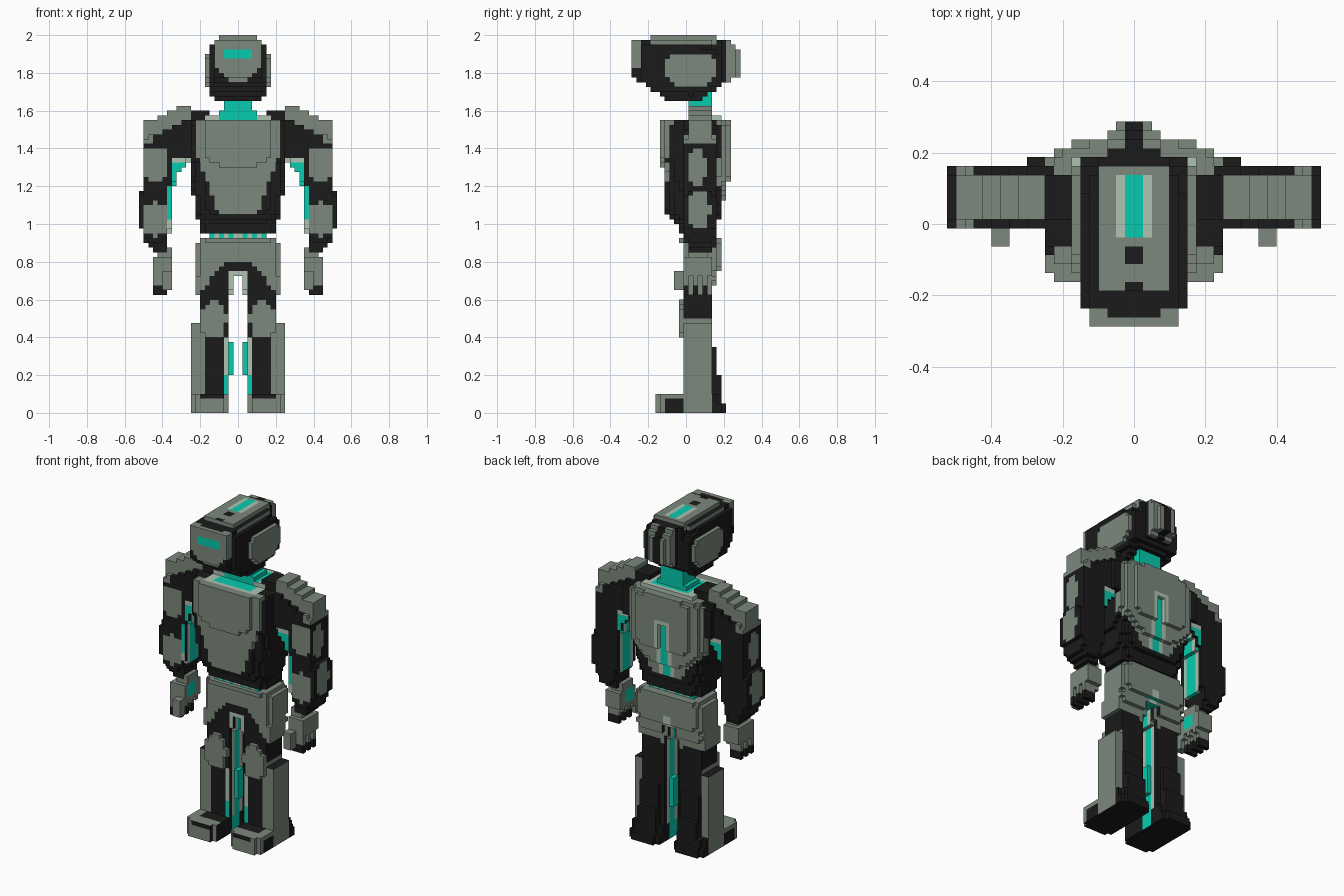
import bpy, bmesh
from mathutils import Vector

if "Cube" in bpy.data.objects:
    bpy.data.objects.remove(bpy.data.objects["Cube"])

S = 0.025  # size of one block
GREY, DARK, TEAL, LIGHT = range(4)
MATS = []
for mname, col in (("armour grey", (0.2, 0.25, 0.205)), ("joint black", (0.0105, 0.0105, 0.0105)),
                   ("glow teal", (0.002, 0.6, 0.42)), ("trim light grey", (0.43, 0.54, 0.45))):
    m = bpy.data.materials.new(mname)
    m.use_nodes = True
    m.diffuse_color = (*col, 1)
    m.node_tree.nodes["Principled BSDF"].inputs["Base Color"].default_value = (*col, 1)
    MATS.append(m)

taken = set()  # blocks already owned by another part


def section(keys, z):
    """Interpolate the cross-section (x0, x1, y0, y1) at height z."""
    for a, b in zip(keys, keys[1:]):
        if a[0] <= z <= b[0]:
            t = (z - a[0]) / max(b[0] - a[0], 1e-6)
            return [p + (q - p) * t for p, q in zip(a[1:], b[1:])]


def rectangles(cells):
    """Merge a set of 2D cells into rectangles."""
    while cells:
        u, v = min(cells)
        w = h = 1
        while (u, v + h) in cells:
            h += 1
        while all((u + w, v + k) in cells for k in range(h)):
            w += 1
        cells -= {(u + a, v + b) for a in range(w) for b in range(h)}
        yield u, v, w, h


def part(name, keys, rule, n=8, clip=None, side=1):
    """Block solid from stacked sections; rule(x, y, z, normal) gives the colour."""
    cells = {}
    for k in range(int(keys[0][0] / S) - 1, int(keys[-1][0] / S) + 2):
        z = (k + 0.5) * S
        sec = section(keys, z)
        if not sec:
            continue
        x0, x1, y0, y1 = sec
        for i in range(-24, 24):
            for j in range(-14, 15):
                x, y = (i + 0.5) * S, j * S
                u = abs(2 * x - x0 - x1) / (x1 - x0)
                v = abs(2 * y - y0 - y1) / (y1 - y0)
                key = (i if side > 0 else -1 - i, j, k)
                if u ** n + v ** n <= 1 and key not in taken and (not clip or clip(x, y, z)):
                    cells[i, j, k] = (x, y, z)
                    taken.add(key)
    layers = {}
    for c, (x, y, z) in cells.items():
        for ax in range(3):
            for d in (-1, 1):
                nb = list(c)
                nb[ax] += d
                if tuple(nb) not in cells:
                    nrm = [0, 0, 0]
                    nrm[ax] = d
                    mat = rule(abs(x), y, z, nrm) if callable(rule) else rule
                    layers.setdefault((ax, d, c[ax], mat), set()).add((c[(ax + 1) % 3], c[(ax + 2) % 3]))
    bm = bmesh.new()
    for (ax, d, lvl, mat), flat in layers.items():
        for u, v, w, h in rectangles(flat):
            ring = []
            for a, b in ((u, v), (u + w, v), (u + w, v + h), (u, v + h)):
                p = [0, 0, 0]
                p[ax], p[(ax + 1) % 3], p[(ax + 2) % 3] = lvl + (d > 0), a, b
                ring.append(bm.verts.new(Vector((side * p[0] * S, (p[1] - 0.5) * S, p[2] * S))))
            f = bm.faces.new(ring if d * side > 0 else ring[::-1])
            f.material_index = mat
    bmesh.ops.remove_doubles(bm, verts=bm.verts, dist=1e-4)
    me = bpy.data.meshes.new(name)
    bm.to_mesh(me)
    bm.free()
    for m in MATS:
        me.materials.append(m)
    bpy.context.collection.objects.link(bpy.data.objects.new(name, me))


def centred(keys):
    return [(z, -w, w, y0, y1) for z, w, y0, y1 in keys]


def pair(name, keys, rule, n=8, clip=None):
    for side, word in ((1, "left"), (-1, "right")):
        part(word + "_" + name, keys, rule, n, clip, side)


def box(x0, x1, y0, y1, z0, z1):
    return [(z0, x0, x1, y0, y1), (z1, x0, x1, y0, y1)]


def oval(a, b, ca, cb, ra, rb):
    return (abs(a - ca) / ra) ** 2.4 + (abs(b - cb) / rb) ** 2.4 <= 1


# ---- neck and collar
part("neck", centred([(1.55, .10, .0125, .1375), (1.6, .10, .0125, .1375), (1.605, .075, .0125, .1375),
                      (1.65, .075, .0125, .1375), (1.66, .075, .075, .1375), (1.75, .075, .075, .1375)]),
     TEAL, 20)
part("collar", centred([(1.55, .175, .0125, .1875), (1.575, .175, .0125, .1875)]),
     lambda x, y, z, n: TEAL if n[2] > 0 and x < .125 and y < .165 else LIGHT, 12)


# ---- head
def ear_shape(grow):
    return lambda x, y, z: oval(y, z, .025, 1.815, .14 + grow, .093 + grow)


def head_colour(x, y, z, n):
    if n[1] < 0 and y < -.26 and x < .075 and 1.875 < z < 1.925:
        return TEAL
    if z > 1.975:
        if -.04 < y < .14 and x < .05:
            return TEAL if x < .025 else LIGHT
        return DARK if n[2] > 0 and x < .025 and (-.115 < y < -.06 or y < -.16) else GREY
    if y < -.24 and z > 1.75 and x < .05 + (z - 1.76) * 1.0:
        return DARK if n[2] > 0 and x < .075 and y > -.27 else GREY
    if z > 1.95 and -.2 < y < .165:
        return DARK if n[2] > 0 else GREY
    if y > .21 and z > 1.76 and x > .025:
        return GREY
    return DARK


pair("ear_plate", box(.10, .175, -.16, .2125, 1.7, 1.93), GREY, 40, ear_shape(0))
part("head", centred([(1.64, .10, -.07, .06), (1.67, .125, -.12, .10), (1.72, .15, -.20, .16),
                      (1.77, .15, -.27, .25), (1.78, .15, -.2875, .2875), (1.925, .15, -.2875, .2875),
                      (1.95, .14, -.2875, .26), (1.975, .13, -.2875, .21), (1.976, .10, -.20, .17),
                      (2.0, .10, -.20, .17)]), head_colour, 10,
     lambda x, y, z: abs(x) < .128 + (y + .2875) * .2 and abs(x) < .15 - (y - .05) * .42)
pair("ear_rim", box(.10, .15, -.2, .2125, 1.68, 1.95), DARK, 40, ear_shape(.035))


# ---- torso
def torso_colour(x, y, z, n):
    if n[2] > 0 and z > 1.5 and x < .175 and -.09 < y < .19:
        return TEAL if x < .125 and -.06 < y < .165 else LIGHT
    plate = min(.225, .1 + (z - 1.05) * .38)
    if y < -.06 and 1.05 < z < 1.54 and x < plate:
        return GREY
    if y > .14 and z > 1.05:
        if x < .05 and z < 1.4:
            return TEAL if x < .025 and z < 1.375 else LIGHT
        if x < min(.25, .08 + (z - 1.05) * .9):
            return GREY
    return DARK


part("torso", centred([(.95, .20, -.0375, .1625), (1.0, .205, -.04, .1625), (1.03, .215, -.09, .18),
                       (1.07, .225, -.1125, .19), (1.2, .245, -.1125, .2125), (1.25, .25, -.1125, .2375),
                       (1.36, .26, -.1375, .2375), (1.53, .25, -.1375, .2375), (1.55, .23, -.1375, .2125)]),
     torso_colour, 4, lambda x, y, z: not (abs(x) < .025 and 1.07 < z < 1.375 and y > .21))
pair("shoulder_blade", box(.20, .30, .1375, .1875, 1.35, 1.525), DARK, 40)


# ---- shoulders and arms
def slope(x):
    return 1.64 - max(x - .25, 0) * .42


pair("shoulder_pad", box(.25, .505, .0125, .1375, 1.42, 1.625), GREY, 40,
     lambda x, y, z: slope(x) - .09 < z < slope(x))


def arm_colour(x, y, z, n):
    if n[1] < 0 and (oval(x, z, .437, 1.32, .068, .092) or oval(x, z, .437, 1.025, .068, .09)):
        return GREY
    if n[0] > 0 and (oval(y, z, .06, 1.30, .042, .11) or oval(y, z, .07, 1.07, .056, .105)):
        return GREY
    if .95 < z < 1.36 and x < .41 and (n[0] < 0 or n[2] < 0):
        return TEAL if .03 < y < .115 else (LIGHT if .0 < y < .14 else DARK)
    if n[1] and x < .34 and 1.2 < z < 1.35:
        return LIGHT if z > 1.325 else TEAL
    if n[1] < 0 and .95 < z < 1.2 and x < .38:
        return TEAL if z > 1.025 else LIGHT
    return GREY if z > 1.43 and x > .45 else DARK


pair("arm", [(.86, .38, .45, .02, .13), (.88, .375, .48, .01, .15), (.95, .36, .50, -.0125, .1625),
             (1.0, .352, .527, -.0125, .1625), (1.15, .352, .527, -.0125, .1625),
             (1.18, .345, .50, -.0125, .1625), (1.25, .325, .505, -.0125, .1625),
             (1.30, .285, .505, -.0125, .1625), (1.35, .25, .505, -.0125, .1625),
             (1.42, .20, .505, -.0125, .1625), (1.5, .18, .50, -.0125, .1625),
             (1.55, .16, .45, .0, .15), (1.6, .15, .40, .0125, .1375)], arm_colour, 6,
     lambda x, y, z: z < slope(x) - (.085 if x > .25 else .03))


# ---- hands with separated fingers
def hand_colour(x, y, z, n):
    if z < .68:
        return DARK
    return TEAL if n[0] < 0 and x < .4 and .74 < z < .83 and .01 < y < .1 else GREY


pair("hand", [(.625, .375, .45, -.0125, .1375), (.7, .375, .45, -.0125, .1375),
              (.72, .35, .45, -.0125, .1375), (.82, .36, .45, -.0125, .1375),
              (.83, .35, .425, .0125, .1125), (.875, .36, .425, .0125, .1125)], hand_colour, 20,
     lambda x, y, z: z > .725 or round(y / S) % 2 == 0)
pair("thumb", box(.35, .40, -.0625, -.0125, .65, .75), GREY, 40)

# ---- waist and pelvis
part("waist", centred([(.925, .15, -.0125, .1375), (.95, .15, -.0125, .1375)]),
     lambda x, y, z, n: TEAL if int(x / S) % 2 else LIGHT, 12)


def hip_line(x):
    """Height below which the front of the hip is dark."""
    return .80 - max(x - .07, 0) * 1.25


def pelvis_colour(x, y, z, n):
    if n[1] < 0 and y < .03 and z < hip_line(x):
        return LIGHT if x < .05 and z < .75 else DARK
    if n[2] < 0 and x < .05:
        return TEAL
    return LIGHT if n[1] > 0 and x < .03 and z < .8 else GREY


part("pelvis", centred([(.72, .225, -.0125, .1625), (.78, .225, -.0125, .1875), (.88, .225, -.0125, .1875),
                        (.90, .225, -.0375, .1875), (.925, .20, -.0375, .1875)]), pelvis_colour, 5)


# ---- legs
def leg_colour(x, y, z, n):
    if n[0] < 0 and x < .1:
        return TEAL if .03 < y < .09 else (LIGHT if .0 < y < .115 else DARK)
    if n[1] < 0:
        if x < .05 and z > .58:
            return LIGHT
        if x < .075 and z < .4:
            return TEAL if z < .2 else LIGHT
        if z > .41:
            return DARK if .48 < z < hip_line(x) or x < .16 and z < .5 else GREY
        return DARK if .075 < x < .18 and z > .06 else GREY
    if n[0] > 0:
        return DARK if .49 < z < .63 else GREY
    if n[1] > 0:
        return DARK if z < .60 + x * .2 and x < .2 else GREY
    return DARK if .45 < z < .63 else GREY


pair("inner_glow_strip", box(.025, .05, .0375, .0875, .2, .375), TEAL, 40)
pair("knee_cap", box(.05, .20, -.0375, -.0125, .40, .60), GREY, 40,
     lambda x, y, z: oval(x, z, .13, .495, .068, .098))
pair("calf", box(.075, .20, .1375, .1625, .2, .35), DARK, 40)
pair("leg", [(.1, .05, .25, -.0125, .1375), (.47, .05, .25, -.0125, .1375), (.48, .05, .20, -.0125, .1375),
             (.6, .05, .20, -.0125, .1375), (.63, .045, .20, -.0125, .1375), (.64, .03, .225, -.0125, .1375),
             (.725, .03, .225, -.0125, .1625)], leg_colour, 7)


# ---- feet
def foot_colour(x, y, z, n):
    if n[2] < 0 or y > .14:
        return DARK
    if n[0] < 0:
        return TEAL if .02 < y < .1 else DARK
    if n[0] > 0 and -.12 < y < -.02 and z < .08:
        return DARK
    if n[1] < 0 and z > .075 and .075 < x < .2:
        return DARK
    if n[2] > 0 and y > -.09 and x < .19:
        return DARK
    return GREY


pair("foot", [(0, .05, .25, -.1625, .2125), (.05, .05, .25, -.1625, .2125), (.051, .05, .25, -.1625, .1875),
              (.1, .05, .25, -.16, .1875)], foot_colour, 5)
pair("heel_guard", box(.075, .20, .1375, .1875, .1, .2), DARK, 40)
